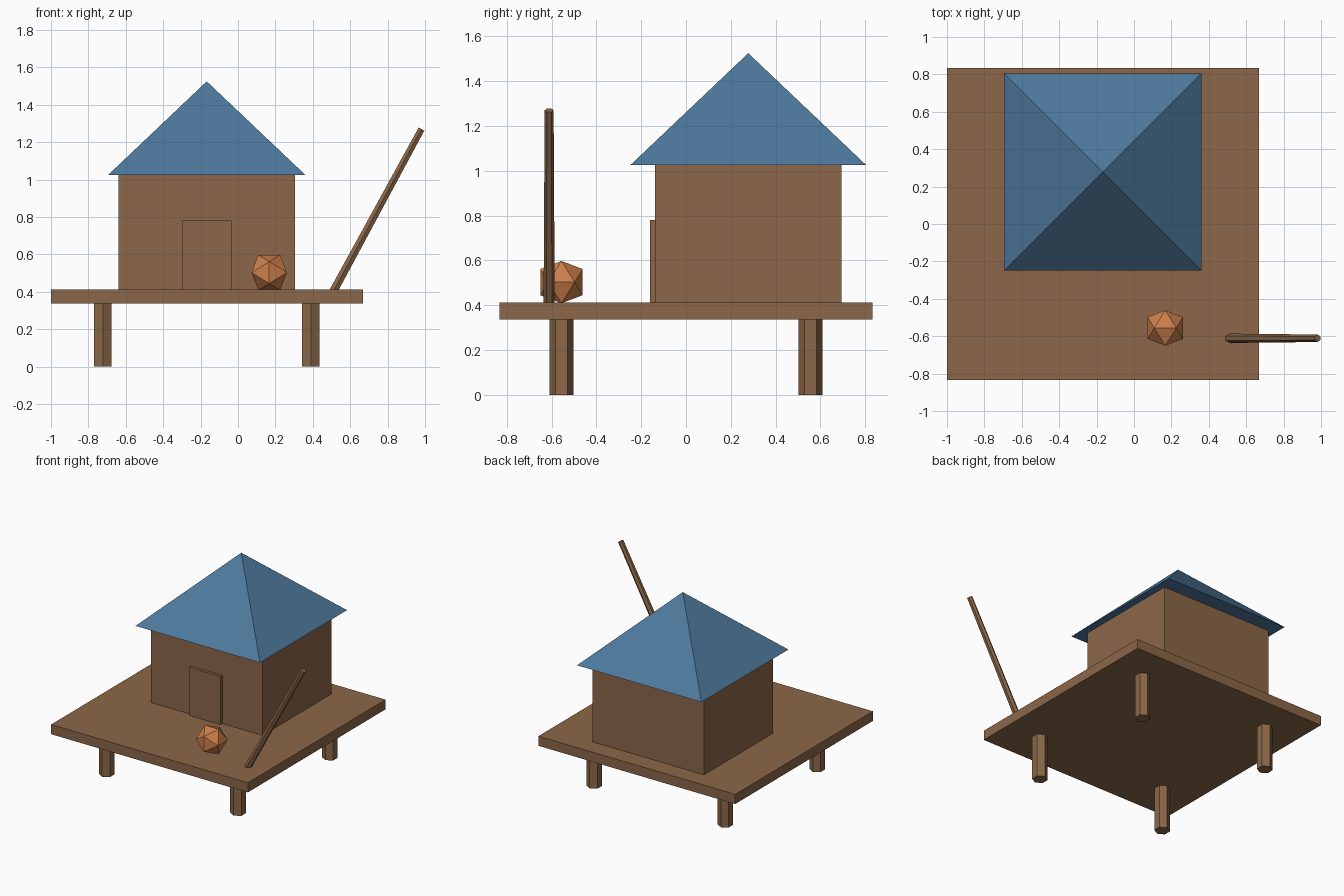
import bpy, bmesh, math
from mathutils import Vector

if "Cube" in bpy.data.objects:
    bpy.data.objects.remove(bpy.data.objects["Cube"])


def material(name, rgb):
    m = bpy.data.materials.new(name)
    lin = [((c / 255 + 0.055) / 1.055) ** 2.4 for c in rgb]
    m.diffuse_color = (*lin, 1)
    m.use_nodes = True
    m.node_tree.nodes["Principled BSDF"].inputs["Base Color"].default_value = m.diffuse_color
    return m


wood = material("brown wood", (139, 103, 72))
blue = material("blue roof", (78, 121, 157))
orange = material("orange ball", (205, 127, 75))


def finish(name, mat):
    ob = bpy.context.object
    ob.name = name
    ob.data.materials.append(mat)
    return ob


def box(name, lo, hi, mat):
    lo, hi = Vector(lo), Vector(hi)
    bpy.ops.mesh.primitive_cube_add(size=1, location=(lo + hi) / 2)
    bpy.context.object.scale = hi - lo
    return finish(name, mat)


CX = -0.167  # centre line of the hut

# Deck, hut walls and door
box("deck", (-1, -0.833, 0.337), (0.667, 0.833, 0.411), wood)
box("hut_walls", (-0.639, -0.139, 0.411), (0.305, 0.694, 1.025), wood)
box("door", (-0.30, -0.161, 0.411), (-0.036, -0.135, 0.78), wood)

# Four six-sided stilts
for side, sx in (("left", -1), ("right", 1)):
    for end, sy in (("front", -1), ("back", 1)):
        bpy.ops.mesh.primitive_cylinder_add(
            vertices=6, radius=0.0545, depth=0.337,
            location=(CX + sx * 0.556, sy * 0.556, 0.1685))
        finish(f"{end}_{side}_stilt", wood)

# Pyramid roof
bpy.ops.mesh.primitive_cone_add(
    vertices=4, radius1=0.527 * math.sqrt(2), radius2=0, depth=0.50,
    location=(CX, 0.278, 1.275), rotation=(0, 0, math.pi / 4))
finish("roof", blue)

# Leaning tapered pole
a, b = Vector((0.504, -0.611, 0.392)), Vector((0.981, -0.611, 1.27))
bpy.ops.mesh.primitive_cone_add(
    vertices=6, radius1=0.025, radius2=0.02, depth=(b - a).length,
    location=(a + b) / 2, rotation=(0, math.atan2(b.x - a.x, b.z - a.z), 0))
finish("leaning_pole", wood)

# Twenty-sided ball: hull of three golden rectangles, edge side up
bm = bmesh.new()
t = 0.0945
s = t / ((1 + math.sqrt(5)) / 2)
for i in (-s, s):
    for j in (-t, t):
        for co in ((i, 0, j), (0, j, i), (j, i, 0)):
            bm.verts.new(co)
bmesh.ops.convex_hull(bm, input=bm.verts)
bmesh.ops.recalc_face_normals(bm, faces=bm.faces)
mesh = bpy.data.meshes.new("ball")
bm.to_mesh(mesh)
bm.free()
ball = bpy.data.objects.new("ball", mesh)
ball.location = (0.167, -0.556, 0.503)
mesh.materials.append(orange)
bpy.context.collection.objects.link(ball)
